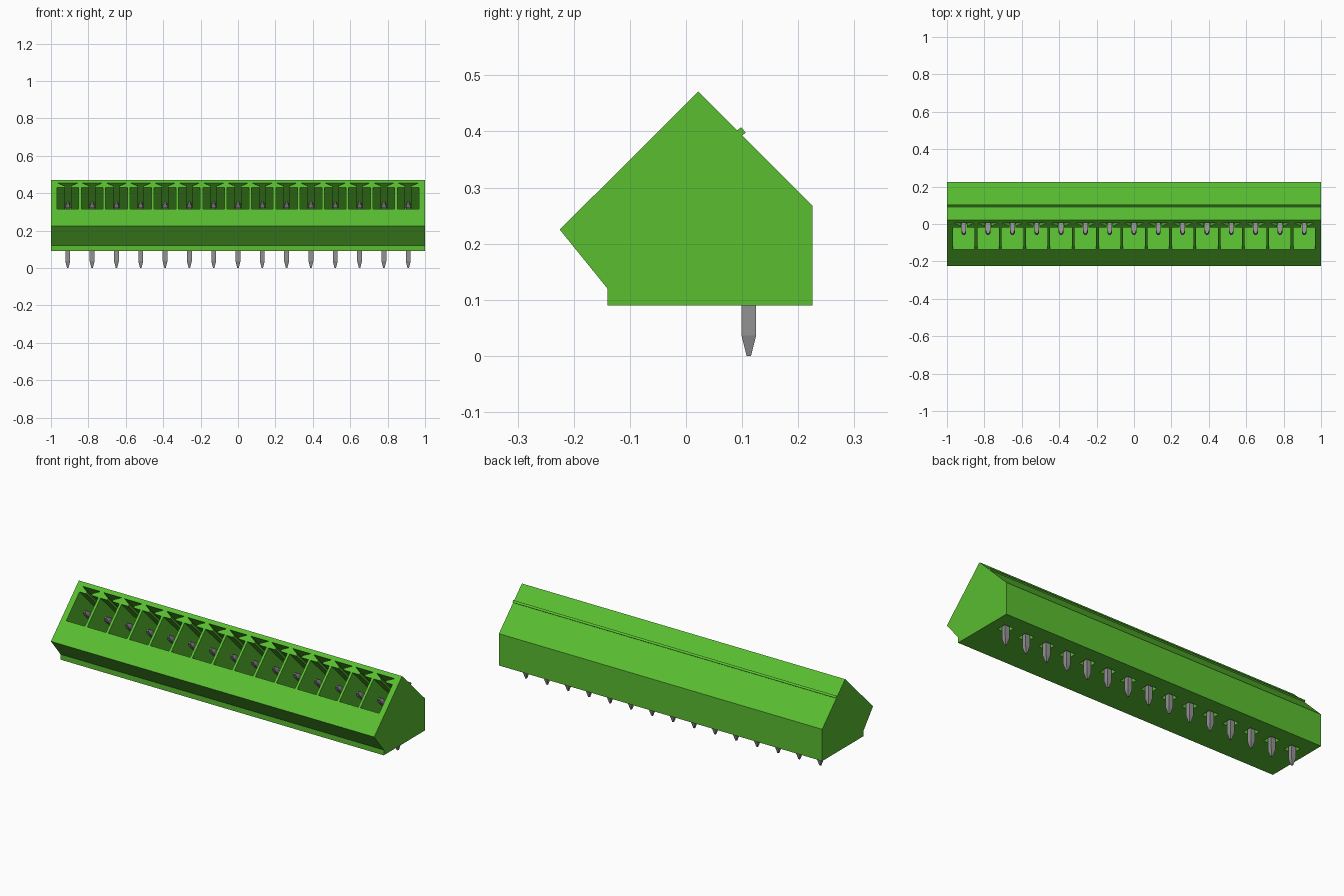
import bpy, bmesh, math
from mathutils import Vector

old = bpy.data.objects.get("Cube")
if old:
    bpy.data.objects.remove(old, do_unlink=True)

COUNT, PITCH = 15, 0.13
CENTRES = [(i - (COUNT - 1) / 2) * PITCH for i in range(COUNT)]
R = math.sqrt(0.5)


def material(name, rgb, rough):
    m = bpy.data.materials.new(name)
    m.use_nodes = True
    m.diffuse_color = (*rgb, 1)
    bsdf = m.node_tree.nodes["Principled BSDF"]
    bsdf.inputs["Base Color"].default_value = (*rgb, 1)
    bsdf.inputs["Roughness"].default_value = rough
    return m


green = material("green plastic", (0.10, 0.51, 0.03), 0.6)
metal = material("grey metal", (0.29, 0.29, 0.295), 0.5)


def make_object(name, bm, mat):
    bmesh.ops.recalc_face_normals(bm, faces=bm.faces[:])
    mesh = bpy.data.meshes.new(name)
    bm.to_mesh(mesh)
    bm.free()
    mesh.materials.append(mat)
    ob = bpy.data.objects.new(name, mesh)
    bpy.context.collection.objects.link(ob)
    return ob


def loft(bm, rings):
    """Skin a list of equal-length point rings and cap both ends."""
    vs = [[bm.verts.new(p) for p in ring] for ring in rings]
    n = len(vs[0])
    for a, b in zip(vs, vs[1:]):
        for i in range(n):
            j = (i + 1) % n
            bm.faces.new((a[i], a[j], b[j], b[i]))
    bm.faces.new(vs[0])
    bm.faces.new(vs[-1])


# Housing: side profile with a small rib on the back slope
profile = [(-0.225, 0.225), (0.022, 0.471), (0.091, 0.402), (0.098, 0.407),
           (0.107, 0.398), (0.1, 0.393), (0.225, 0.268), (0.225, 0.09),
           (-0.14, 0.09), (-0.14, 0.12)]
bm = bmesh.new()
loft(bm, [[(x, y, z) for y, z in profile] for x in (-1, 1)])
housing = make_object("housing", bm, green)

# Socket outline on the slanted face: pocket, neck and flared key slot
half = [(0.058, 0.127), (0.058, 0.292), (0.016, 0.292), (0.016, 0.303), (0.055, 0.325)]
outline = half + [(-u, s) for u, s in reversed(half)]


def on_slope(u, s, depth):
    return (u, -0.225 + R * (s + depth), 0.225 + R * (s - depth))


bm = bmesh.new()
for cx in CENTRES:
    loft(bm, [[on_slope(cx + u, s, d) for u, s in outline] for d in (-0.03, 0.19)])
    # Shallow recess around each pin underneath
    h = 0.028
    square = [(-h, -h), (h, -h), (h, h), (-h, h)]
    loft(bm, [[(cx + a, 0.112 + b, z) for a, b in square] for z in (0.05, 0.125)])
cutter = make_object("socket_cutter", bm, green)
cutter.hide_render = True

mod = housing.modifiers.new("sockets", "BOOLEAN")
mod.operation = "DIFFERENCE"
mod.solver = "EXACT"
mod.object = cutter
bpy.context.view_layer.objects.active = housing
bpy.ops.object.modifier_apply(modifier=mod.name)
bpy.data.objects.remove(cutter, do_unlink=True)

# Bent pins: y, z, half width, angle of the section's depth axis, its stretch
W = 0.013
bend = math.radians(22.5)
path = [(0.112, 0.0, 0.004, 0, 1), (0.112, 0.036, W, 0, 1),
        (0.112, 0.185, W, bend, 1 / math.cos(bend)),
        (-0.039, 0.336, W, 2 * bend, 1), (-0.055, 0.352, 0.005, 2 * bend, 1)]
for i, cx in enumerate(CENTRES):
    rings = []
    for y, z, w, angle, stretch in path:
        axis = Vector((0, math.cos(angle), math.sin(angle))) * w * stretch
        side = Vector((w, 0, 0))
        c = Vector((cx, y, z))
        rings.append([c - side - axis, c + side - axis, c + side + axis, c - side + axis])
    bm = bmesh.new()
    loft(bm, rings)
    make_object(f"pin_{i + 1:02d}", bm, metal)
